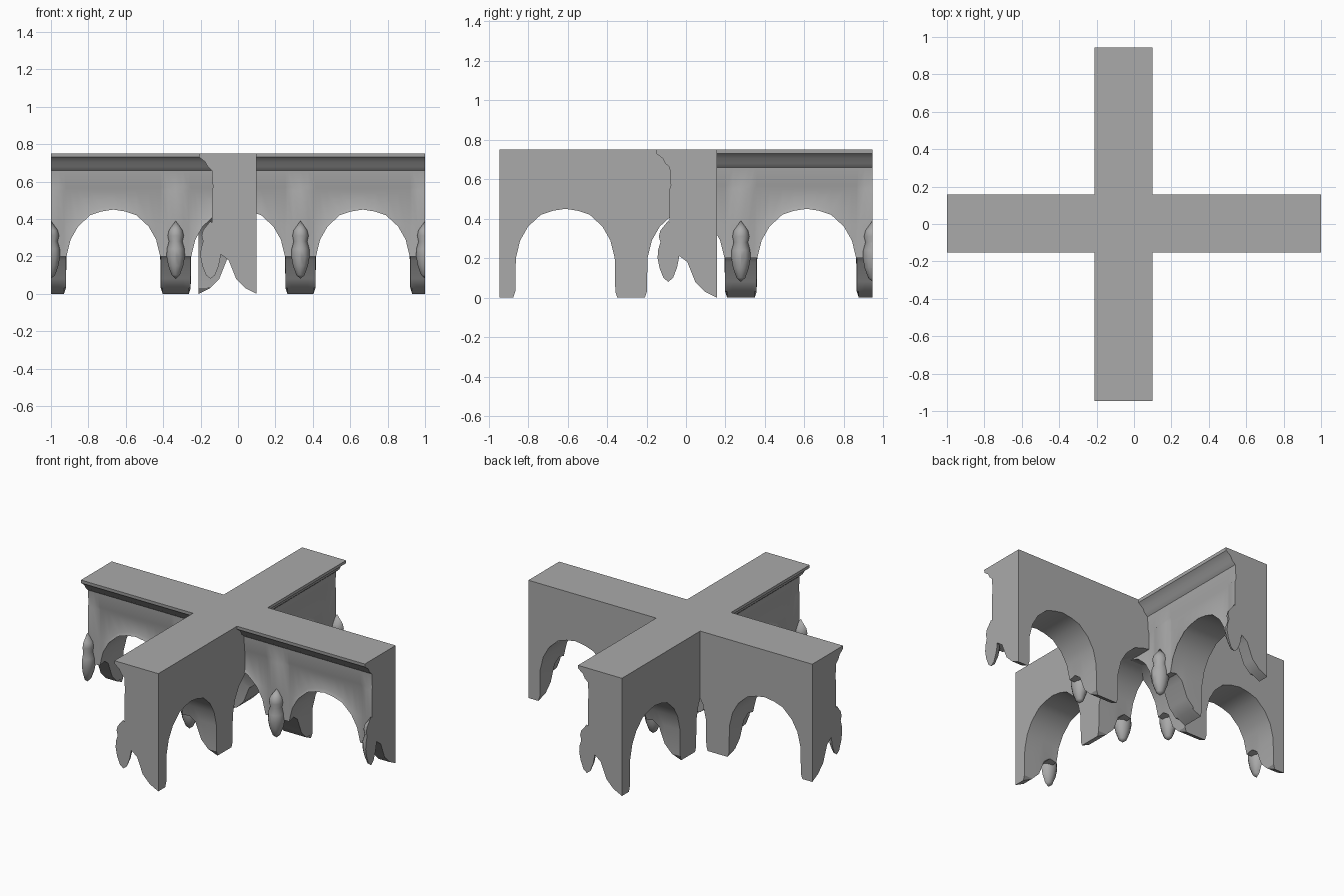
import bpy, bmesh, math
from mathutils import Vector

cube = bpy.data.objects.get("Cube")
if cube:
    bpy.data.objects.remove(cube)

stone = bpy.data.materials.new("grey_stone")
stone.use_nodes = True
GREY = (0.4, 0.4, 0.4, 1)
stone.diffuse_color = GREY
stone.node_tree.nodes["Principled BSDF"].inputs["Base Color"].default_value = GREY

TOP = 0.75
BAY = 0.667
# arch edge: distance from pier centre, height of the opening
ARCH = [(0, 0), (.04, 0), (.07, 0), (.08, .03), (.083, .2), (.105, .29),
        (.145, .36), (.21, .42), (.27, .44), (BAY / 2, .45)]
# pier underside: distance from the flat back, lowest height
SOFFIT = [(.24, .2), (.19, .21), (.15, .18), (.11, .08), (.06, .03), (0, 0)]
# pendant: radius, height
PENDANT = [(0, .08), (.022, .1), (.04, .15), (.049, .2), (.047, .24),
           (.036, .28), (.043, .31), (.036, .34), (0, .39)]


def section(d, z):
    """Outline of the wall cut across at distance d from a pier centre."""
    pilaster = .24 if d < .05 else .228
    low = max(z, SOFFIT[0][1])
    pts = [(0, TOP), (.31, TOP), (.308, .73), (.275, .705), (.262, .68), (.24, .66),
           (.234, .57), (pilaster, .55), (pilaster, max(.36, low + .02))]
    for u, bottom in SOFFIT:
        pts.append((min(u, pilaster + .01), max(z, bottom)))
    return pts


def finish(bm, name):
    bmesh.ops.recalc_face_normals(bm, faces=bm.faces)
    mesh = bpy.data.meshes.new(name)
    bm.to_mesh(mesh)
    bm.free()
    mesh.materials.append(stone)
    obj = bpy.data.objects.new(name, mesh)
    bpy.context.collection.objects.link(obj)
    bpy.ops.object.select_all(action='DESELECT')
    obj.select_set(True)
    bpy.context.view_layer.objects.active = obj
    bpy.ops.object.shade_smooth_by_angle(angle=math.radians(32))


def wall(name, start, half_bays, place):
    """Loft the arcade wall; half_bays run from a pier to an arch crown and back."""
    bm = bmesh.new()
    rings = []
    for k in range(half_bays):
        steps = ARCH if k % 2 == 0 else ARCH[::-1]
        for i, (d, z) in enumerate(steps):
            if k and i == 0:
                continue
            along = d if k % 2 == 0 else BAY / 2 - d
            s = start + k * BAY / 2 + along
            rings.append([bm.verts.new(place(s, u, h)) for u, h in section(d, z)])
    for a, b in zip(rings, rings[1:]):
        for j in range(len(a)):
            n = (j + 1) % len(a)
            bm.faces.new((a[j], a[n], b[n], b[j]))
    bm.faces.new(rings[0])
    bm.faces.new(rings[-1][::-1])
    finish(bm, name)


def pendant(name, s, end, place):
    """Hanging bud below a pier, cut flush where the wall ends."""
    bm = bmesh.new()
    prof = [bm.verts.new((r, 0, z)) for r, z in PENDANT]
    edges = [bm.edges.new(p) for p in zip(prof, prof[1:])]
    bmesh.ops.spin(bm, geom=prof + edges, cent=(0, 0, 0), axis=(0, 0, 1),
                   angle=math.tau, steps=12, use_merge=True)
    bmesh.ops.remove_doubles(bm, verts=bm.verts, dist=.0005)
    if end:
        cut = bmesh.ops.bisect_plane(bm, geom=bm.verts[:] + bm.edges[:] + bm.faces[:],
                                     plane_co=(0, 0, 0), plane_no=(end, 0, 0),
                                     clear_outer=True)
        rim = [e for e in cut["geom_cut"] if isinstance(e, bmesh.types.BMEdge)]
        bmesh.ops.holes_fill(bm, edges=rim)
    for v in bm.verts:
        v.co = place(s + v.co.x, .247 + v.co.y * 1.1, v.co.z)
    finish(bm, name)


def cross_wall(s, u, z):
    return Vector((s, .157 - u, z))


def front_arm(s, u, z):
    return Vector((.10 - u, s - .945, z))


def back_arm(s, u, z):
    return Vector((u - .21, .945 - s, z))


# side to side wall with three arches
wall("side_to_side_wall", -1, 6, cross_wall)
for i in range(4):
    pendant("side_wall_pendant", -1 + i * BAY, {0: -1, 3: 1}.get(i, 0), cross_wall)

# front and back arms, each reaching the crossing
for label, place in (("front", front_arm), ("back", back_arm)):
    wall(label + "_arm_wall", 0, 3, place)
    for i in range(2):
        pendant(label + "_arm_pendant", i * BAY, -1 if i == 0 else 0, place)
